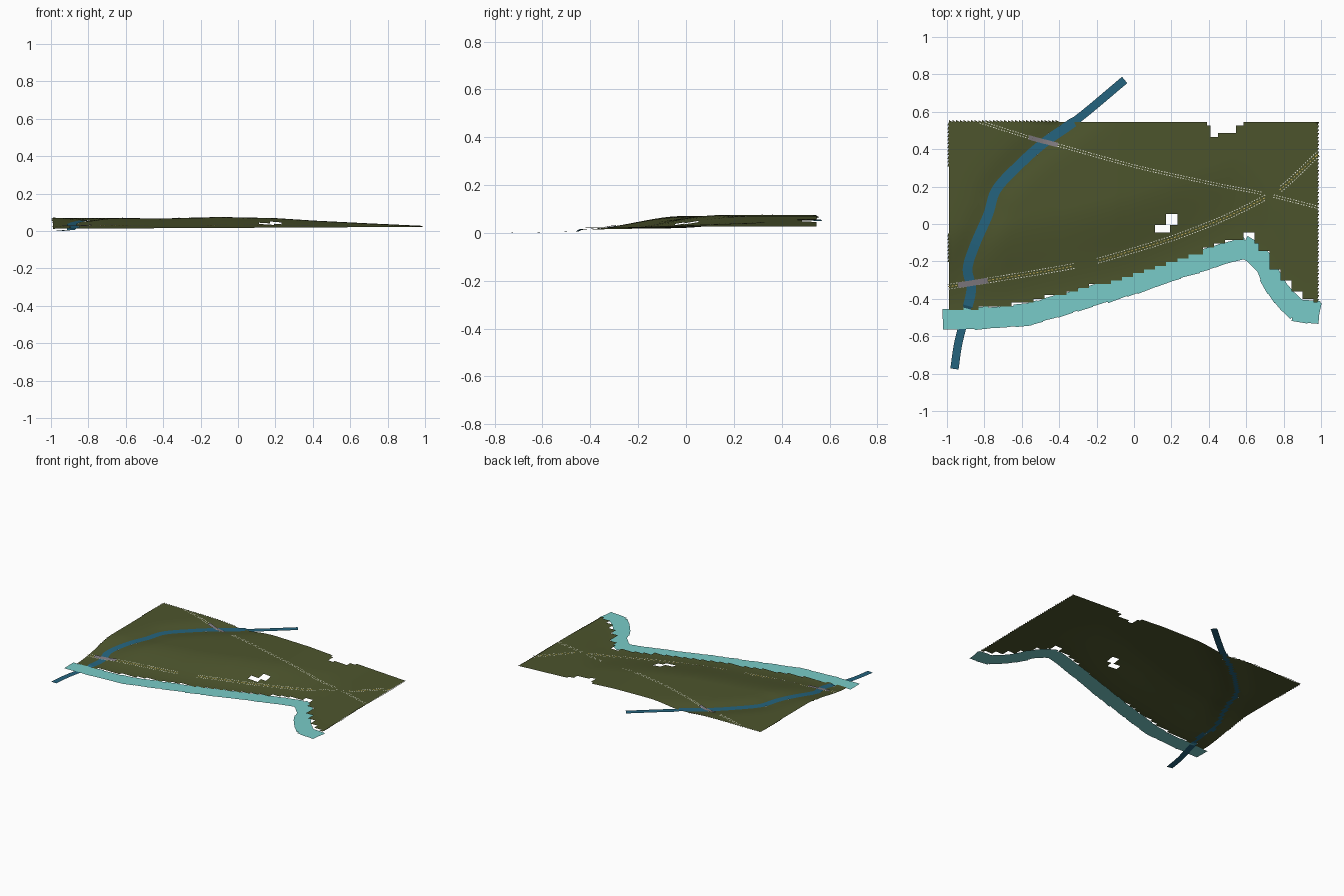
import bpy, bmesh, math, random
from mathutils import Vector

random.seed(4)
cube = bpy.data.objects.get("Cube")
if cube:
    bpy.data.objects.remove(cube)


def material(name, r, g, b):
    m = bpy.data.materials.new(name)
    m.use_nodes = True
    m.diffuse_color = (r, g, b, 1)
    node = m.node_tree.nodes["Principled BSDF"]
    node.inputs["Base Color"].default_value = (r, g, b, 1)
    node.inputs["Roughness"].default_value = 0.9
    return m


OLIVE = material("olive ground", .074, .09, .026)
WATER = material("river blue", .018, .127, .21)
SHALLOW = material("shallow turquoise", .19, .6, .58)
WHITE = material("line white", .8, .8, .72)
YELLOW = material("line yellow", .62, .45, .1)
GREY = material("bridge grey", .22, .2, .22)

# Plan outlines: coast, river and the two roads
COAST = [(-1, -.46), (-.7, -.44), (-.4, -.375), (0, -.275), (.4, -.13), (.54, -.07),
         (.62, -.09), (.7, -.16), (.76, -.25), (.82, -.31), (.9, -.38), (1, -.42)]
SHORE = [(-.98, -.51), (-.62, -.49), (-.4, -.435), (0, -.315), (.3, -.215), (.55, -.14), (.62, -.14),
         (.7, -.22), (.75, -.32), (.81, -.4), (.88, -.46), (.95, -.47)]
RIVER = [(-.05, .77), (-.29, .57), (-.48, .435), (-.61, .32), (-.735, .185), (-.78, .05),
         (-.85, -.11), (-.89, -.24), (-.87, -.35), (-.905, -.5), (-.94, -.64), (-.96, -.775)]
ROAD = [(-.99, -.335), (-.8, -.305), (-.3, -.22), (0, -.14), (.25, -.06), (.5, .04),
        (.7, .14), (.8, .2), (.98, .37)]
TRACK = [(-.82, .545), (-.55, .46), (-.4, .42), (0, .31), (.4, .22), (.7, .16), (.98, .09)]
CREST = [(-1, .071), (-.7, .07), (-.4, .067), (-.1, .075), (.2, .069), (.4, .056), (.7, .041), (1, .027)]


def lookup(table, x):
    """Straight-line value of a table at x."""
    for (a, u), (b, v) in zip(table, table[1:]):
        if x <= b:
            return u + (v - u) * max(0, (x - a) / (b - a))
    return table[-1][1]


def resample(points, step):
    """Even points and directions along a smooth curve."""
    p = [Vector(q) for q in points]
    p = [p[0] * 2 - p[1]] + p + [p[-1] * 2 - p[-2]]
    fine = []
    for a, b, c, d in zip(p, p[1:], p[2:], p[3:]):
        for i in range(20):
            t = i / 20
            fine.append((b * 2 + (c - a) * t + (a * 2 - b * 5 + c * 4 - d) * t ** 2
                         + (b * 3 - a - c * 3 + d) * t ** 3) / 2)
    fine.append(p[-2])
    out, travelled, due = [], 0, 0
    for a, b in zip(fine, fine[1:]):
        length = (b - a).length
        while due <= travelled + length:
            out.append((a.lerp(b, (due - travelled) / length), (b - a).normalized()))
            due += step
        travelled += length
    out.append((fine[-1], (fine[-1] - fine[-2]).normalized()))
    return out


river_path = resample(RIVER, .02)


def river_distance(x, y):
    return min(math.hypot(x - p.x, y - p.y) for p, d in river_path)


def ground(x, y):
    """Ground height: a slope from the coast to the plateau, with a valley."""
    t = min(1, max(0, (y - lookup(COAST, x)) / .45))
    t = t * t * (3 - 2 * t)
    low = .012 + .005 * (x + 1)
    valley = .016 * math.exp(-(river_distance(x, y) / .08) ** 2)
    return low + (lookup(CREST, x) - low - valley) * t


def finish(bm, name, mat, smooth=False):
    mesh = bpy.data.meshes.new(name)
    bm.to_mesh(mesh)
    bm.free()
    mesh.materials.append(mat)
    for f in mesh.polygons:
        f.use_smooth = smooth
    obj = bpy.data.objects.new(name, mesh)
    bpy.context.collection.objects.link(obj)
    return obj


def add_plate(bm, centre, along, length, width, z):
    """A flat rectangle turned to a direction; z is a function or a number."""
    side = Vector((-along.y, along.x))
    corners = []
    for i, j in ((-1, -1), (1, -1), (1, 1), (-1, 1)):
        q = centre + along * (i * length / 2) + side * (j * width / 2)
        corners.append(bm.verts.new((q.x, q.y, z(q.x, q.y) if callable(z) else z)))
    bm.faces.new(corners)


# Terrain sheet: square cells, leaving out the sea, the gaps and the river bed
CELL, LEFT, TOP = .0197, -.99, .545
COLS, ROWS = 100, 53
GAPS = [(.175, .235, -.01, .045), (.115, .19, -.045, .0), (.59, .65, -.12, -.05),
        (.385, .59, .52, .56), (.41, .54, .485, .52), (.41, .45, .46, .49)]


def kept(x, y):
    block = math.floor(x / .06) * .06 + .03
    if y < lookup(COAST, block):
        return False
    if any(a < x < b and c < y < d for a, b, c, d in GAPS):
        return False
    return river_distance(x, y) > .016


bm = bmesh.new()
grid = {}


def corner(i, j):
    if (i, j) not in grid:
        x, y = LEFT + i * CELL, TOP - j * CELL
        grid[i, j] = bm.verts.new((x, y, ground(x, y)))
    return grid[i, j]


def add_tooth(a, b, dx, dy):
    """A small pointed sliver on the sheet's border."""
    tip = bm.verts.new((b.co.x + dx, b.co.y + dy, b.co.z))
    bm.faces.new((a, b, tip))


for i in range(COLS):
    for j in range(ROWS):
        x, y = LEFT + (i + .5) * CELL, TOP - (j + .5) * CELL
        if not kept(x, y):
            continue
        a, b, c, d = corner(i, j), corner(i, j + 1), corner(i + 1, j + 1), corner(i + 1, j)
        bm.faces.new((a, b, c, d))
        if j == 0 and x < -.4:
            add_tooth(d, a, 0, .011)
        if i == COLS - 1:
            add_tooth(c, d, .01, 0)
        if i == 0 and (y > .3 or -.2 < y < -.05):
            add_tooth(a, b, -.008, 0)
finish(bm, "terrain", OLIVE, True)

# River ribbon, running past the terrain at both ends
bm = bmesh.new()
previous = None
for p, d in river_path:
    coast = lookup(COAST, p.x)
    if p.y > TOP:
        z = .05
    elif p.y > coast:
        z = ground(p.x, p.y) + .003
    else:
        z = .006 * (p.y + .775) / (coast + .775)
    side = Vector((-d.y, d.x)) * (.022 if p.y > TOP or p.y < coast else .026)
    pair = [bm.verts.new((q.x, q.y, max(z, 0))) for q in (p + side, p - side)]
    if previous:
        bm.faces.new((previous[0], previous[1], pair[1], pair[0]))
    previous = pair
finish(bm, "river", WATER)

# Shallow water: overlapping tiles along the coast
bm = bmesh.new()
for n, (p, d) in enumerate(resample(SHORE, .055)):
    turn = random.uniform(-.08, .08)
    along = Vector((d.x - d.y * turn, d.y + d.x * turn)).normalized()
    z = .008 + .004 * (p.x + 1) / 2 + .0004 * (n % 2)
    add_plate(bm, p, along, .085, random.uniform(.108, .122), z)
finish(bm, "shallow_water", SHALLOW)


# Road markings: dotted edge lines and a dotted centre line
def dotted(name, path, offset, mat, step, skip):
    bm = bmesh.new()
    for p, d in resample(path, step):
        q = p + Vector((-d.y, d.x)) * offset
        if q.y < TOP and not any(a < q.x < b for a, b in skip):
            add_plate(bm, q, d, step * .5, .0045, lambda x, y: ground(x, y) + .003)
    finish(bm, name, mat)


ROAD_SKIP = [(-.32, -.2), (.7, .78)]
for label, offset in (("left", .013), ("right", -.013)):
    dotted("road_edge_" + label, ROAD, offset, WHITE, .015, ROAD_SKIP)
    dotted("track_edge_" + label, TRACK, offset * .5, WHITE, .015, [(.68, .74)])
dotted("road_centre_line", ROAD, 0, YELLOW, .02, ROAD_SKIP)

# Bridge decks where the roads cross the river
for name, path, start, end, width in (("road_bridge", ROAD, -.95, -.79, .03),
                                      ("track_bridge", TRACK, -.56, -.4, .024)):
    bm = bmesh.new()
    for p, d in resample(path, .02):
        if start < p.x < end:
            add_plate(bm, p, d, .02, width, lambda x, y: ground(x, y) + .006)
    finish(bm, name, GREY)
